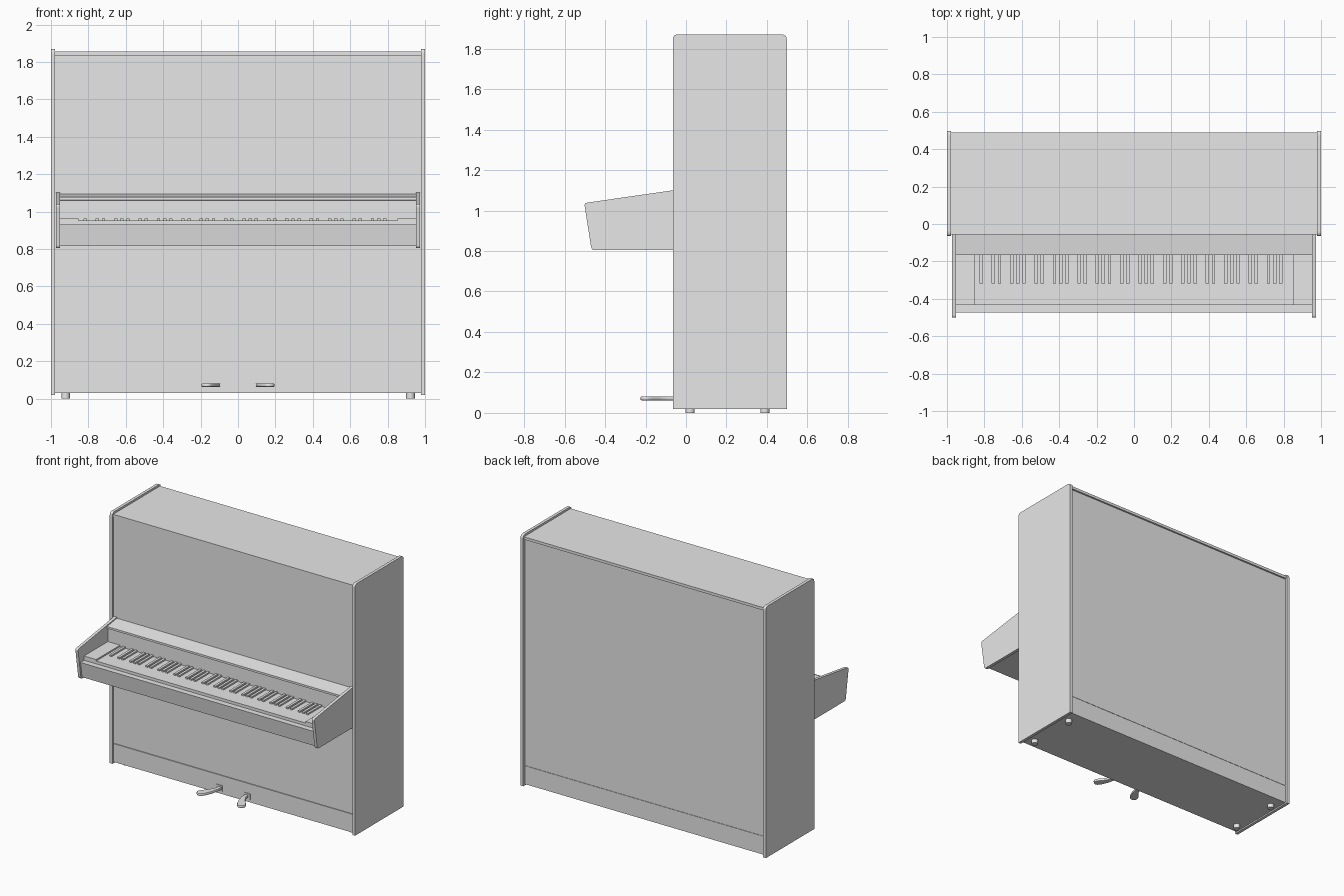
import bpy, bmesh, math
from mathutils import Vector

cube = bpy.data.objects.get("Cube")
if cube:
    bpy.data.objects.remove(cube, do_unlink=True)

grey = bpy.data.materials.new("plain_grey")
grey.use_nodes = True
colour = (0.8, 0.8, 0.8, 1)
grey.diffuse_color = colour
grey.node_tree.nodes["Principled BSDF"].inputs["Base Color"].default_value = colour


def finish(name, bm):
    bmesh.ops.recalc_face_normals(bm, faces=bm.faces)
    mesh = bpy.data.meshes.new(name)
    bm.to_mesh(mesh)
    bm.free()
    mesh.materials.append(grey)
    obj = bpy.data.objects.new(name, mesh)
    bpy.context.collection.objects.link(obj)
    return obj


def extrude(bm, points, offset):
    face = bm.faces.new([bm.verts.new(p) for p in points])
    new = bmesh.ops.extrude_face_region(bm, geom=[face])["geom"]
    bmesh.ops.translate(bm, vec=offset, verts=[v for v in new if isinstance(v, bmesh.types.BMVert)])


def side_profile(name, x0, x1, points):
    """Extrude a (y, z) outline from x0 to x1."""
    bm = bmesh.new()
    extrude(bm, [(x0, y, z) for y, z in points], (x1 - x0, 0, 0))
    return finish(name, bm)


def add_box(bm, x0, x1, y0, y1, z0, z1):
    extrude(bm, [(x0, y0, z0), (x1, y0, z0), (x1, y1, z0), (x0, y1, z0)], (0, 0, z1 - z0))


def box(name, *bounds):
    bm = bmesh.new()
    add_box(bm, *bounds)
    return finish(name, bm)


def rounded(points, radii, steps=4):
    """Round the corners of an outline with quadratic arcs."""
    out = []
    for i, (p, r) in enumerate(zip(points, radii)):
        p = Vector(p)
        if not r:
            out.append(tuple(p))
            continue
        a = p + (Vector(points[i - 1]) - p).normalized() * r
        b = p + (Vector(points[(i + 1) % len(points)]) - p).normalized() * r
        for k in range(steps + 1):
            t = k / steps
            out.append(tuple(a * (1 - t) ** 2 + p * 2 * t * (1 - t) + b * t * t))
    return out


# Cabinet
box("upper_panel", -0.98, 0.98, -0.05, 0.48, 0.167, 1.833)
box("lower_board", -0.98, 0.98, -0.053, 0.48, 0.03, 0.165)
box("lower_core", -0.98, 0.98, -0.045, 0.475, 0.16, 0.17)
box("top_lid", -0.98, 0.98, -0.056, 0.49, 1.835, 1.855)
box("lid_core", -0.98, 0.98, -0.045, 0.47, 1.83, 1.84)

side = rounded([(-0.065, 0.02), (0.498, 0.02), (0.498, 1.87), (-0.065, 1.87)], [0, 0, 0.025, 0.025])
arm = rounded([(-0.05, 0.805), (-0.467, 0.805), (-0.503, 1.037), (-0.05, 1.102)], [0, 0.015, 0.015, 0])

# Mirrored ends: cabinet sides, key arms, cheek blocks and feet
for label, s in (("left", 1), ("right", -1)):
    side_profile(label + "_side", s * 0.978, s * 1.0, side)
    side_profile(label + "_arm", s * 0.952, s * 0.974, arm)
    box(label + "_cheek_block", s * 0.853, s * 0.952, -0.432, -0.15, 0.92, 0.962)
    for place, y in (("front", 0.02), ("back", 0.39)):
        bm = bmesh.new()
        bmesh.ops.create_cone(bm, cap_ends=True, segments=24, radius1=0.023, radius2=0.023, depth=0.035)
        bmesh.ops.translate(bm, vec=(s * 0.922, y, 0.0175), verts=bm.verts)
        foot = finish(f"{label}_{place}_foot", bm)
        for f in foot.data.polygons:
            f.use_smooth = abs(f.normal.z) < 0.5

# Key bed, with a leaning front rail
side_profile("key_bed", -0.952, 0.952,
             [(-0.05, 0.815), (-0.455, 0.815), (-0.473, 0.93), (-0.05, 0.93)])

# Fall board behind the keys and the sloping ledge above it
box("fall_board", -0.952, 0.952, -0.155, -0.05, 0.925, 1.065)
side_profile("fall_board_ledge", -0.952, 0.952,
             [(-0.05, 1.07), (-0.152, 1.057), (-0.165, 1.062), (-0.165, 1.077), (-0.05, 1.094)])

# Keyboard: one slab of naturals, with sharps in repeating groups
box("white_keys", -0.853, 0.853, -0.432, -0.15, 0.92, 0.951)
pitch = 1.7 / 52
slots = [1] + [2 + 7 * octave + n for octave in range(7) for n in (1, 2, 4, 5, 6)]
bm = bmesh.new()
for slot in slots:
    x = -0.85 + slot * pitch
    add_box(bm, x - 0.009, x + 0.009, -0.318, -0.15, 0.94, 0.962)
finish("black_keys", bm)

# Pedals: flat blades that sweep outward and widen to a round toe
path = [(0.108, -0.04), (0.112, -0.09), (0.13, -0.14), (0.155, -0.18), (0.168, -0.2)]
widths = [0.014, 0.015, 0.022, 0.029, 0.028]
for label, s in (("left", 1), ("right", -1)):
    box(label + "_pedal_plate", s * 0.09, s * 0.138, -0.058, -0.04, 0.05, 0.093)
    pts = [Vector(p) for p in path]
    inner, outer = [], []
    for i, (p, w) in enumerate(zip(pts, widths)):
        d = (pts[min(i + 1, len(pts) - 1)] - pts[max(i - 1, 0)]).normalized()
        n = Vector((-d.y, d.x))
        outer.append(p + n * w)
        inner.append(p - n * w)
    toe = []
    for k in range(1, 8):
        a = math.pi * k / 8
        toe.append(pts[-1] + n * widths[-1] * math.cos(a) + d * 0.024 * math.sin(a))
    outline = outer + toe + inner[::-1]
    bm = bmesh.new()
    extrude(bm, [(s * p.x, p.y, 0.062) for p in outline], (0, 0, 0.02))
    pedal = finish(label + "_pedal", bm)
    bevel = pedal.modifiers.new("soft_edge", "BEVEL")
    bevel.width = 0.006
    bevel.segments = 2
    for f in pedal.data.polygons:
        f.use_smooth = abs(f.normal.z) < 0.5
